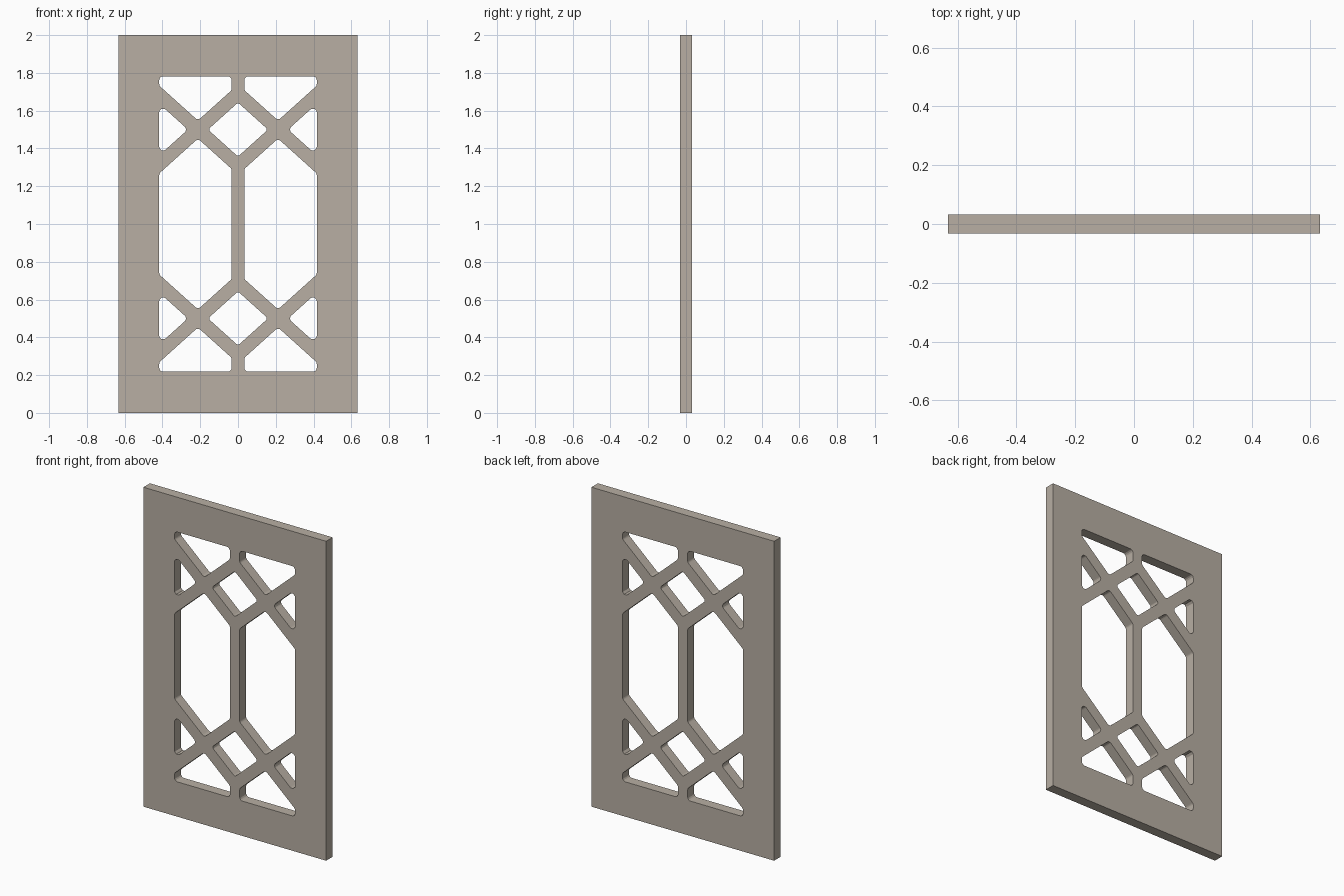
import bpy, math
from mathutils import Vector

if "Cube" in bpy.data.objects:
    bpy.data.objects.remove(bpy.data.objects["Cube"])

W, H, T = 0.633, 2.0, 0.032          # half width, height, half thickness
IN, OUT, TOP = 0.034, 0.417, 1.782   # edges of the openings
CX, CZ, M, D = 0.212, 1.5, 0.9, 0.048  # bar crossing, bar slope, half bar height
R = 0.02                             # corner rounding


def rounded(points, r, steps=4):
    """Replace each corner with a small arc."""
    pts = [Vector(p) for p in points]
    out = []
    for i, p in enumerate(pts):
        u = (pts[i - 1] - p).normalized()
        v = (pts[(i + 1) % len(pts)] - p).normalized()
        half = u.angle(v) / 2
        c = p + (u + v).normalized() * r / math.sin(half)
        a = (p + u * r / math.tan(half) - c).normalized()
        b = (p + v * r / math.tan(half) - c).normalized()
        out += [c + a.lerp(b, k / steps).normalized() * r for k in range(steps + 1)]
    return out


def add_loop(curve, pts):
    s = curve.splines.new('POLY')
    s.points.add(len(pts) - 1)
    for sp, (x, z) in zip(s.points, pts):
        sp.co = (x, z, 0, 1)
    s.use_cyclic_u = True
    s.use_smooth = False


def rise(x):
    """Height of a bar's centre line away from the crossing."""
    return M * abs(x - CX)


# Openings of the upper right quarter
top_light = [(IN, TOP), (OUT, TOP), (OUT, CZ + rise(OUT) + D),
             (CX, CZ + D), (IN, CZ + rise(IN) + D)]
side_light = [(OUT, CZ + rise(OUT) - D), (OUT, CZ - rise(OUT) + D), (CX + D / M, CZ)]
# Diamond on the centre line
dx, dz = CX - D / M, rise(0) - D
diamond = [(0, CZ + dz), (dx, CZ), (0, CZ - dz), (-dx, CZ)]
# Tall centre opening, right side
upper = [(IN, CZ - rise(IN) - D), (CX, CZ - D), (OUT, CZ - rise(OUT) - D)]
tall_light = upper + [(x, H - z) for x, z in reversed(upper)]

# Panel profile with mirrored openings
curve = bpy.data.curves.new("lattice_panel", 'CURVE')
curve.dimensions = '2D'
curve.fill_mode = 'BOTH'
curve.extrude = T
add_loop(curve, [(-W, 0), (W, 0), (W, H), (-W, H)])
for sx in (1, -1):
    add_loop(curve, [(sx * x, z) for x, z in rounded(tall_light, R)])
    for hole in (top_light, side_light):
        for flip in (False, True):
            add_loop(curve, [(sx * x, H - z if flip else z) for x, z in rounded(hole, R)])
for flip in (False, True):
    add_loop(curve, [(x, H - z if flip else z) for x, z in rounded(diamond, R * 0.7)])

# Stand the panel up and turn it into a flat-shaded mesh
panel = bpy.data.objects.new("lattice_panel", curve)
bpy.context.collection.objects.link(panel)
panel.rotation_euler.x = math.pi / 2
bpy.context.view_layer.objects.active = panel
panel.select_set(True)
bpy.ops.object.convert(target='MESH')
bpy.ops.object.transform_apply(rotation=True)
bpy.ops.object.mode_set(mode='EDIT')
bpy.ops.mesh.select_all(action='SELECT')
bpy.ops.mesh.remove_doubles(threshold=0.0001)
bpy.ops.mesh.normals_make_consistent(inside=False)
bpy.ops.object.mode_set(mode='OBJECT')
bpy.ops.object.shade_flat()

# Warm stone colour
mat = bpy.data.materials.new("stone")
mat.diffuse_color = (0.48, 0.43, 0.37, 1)
mat.use_nodes = True
mat.node_tree.nodes["Principled BSDF"].inputs["Base Color"].default_value = mat.diffuse_color
bpy.context.object.data.materials.append(mat)
